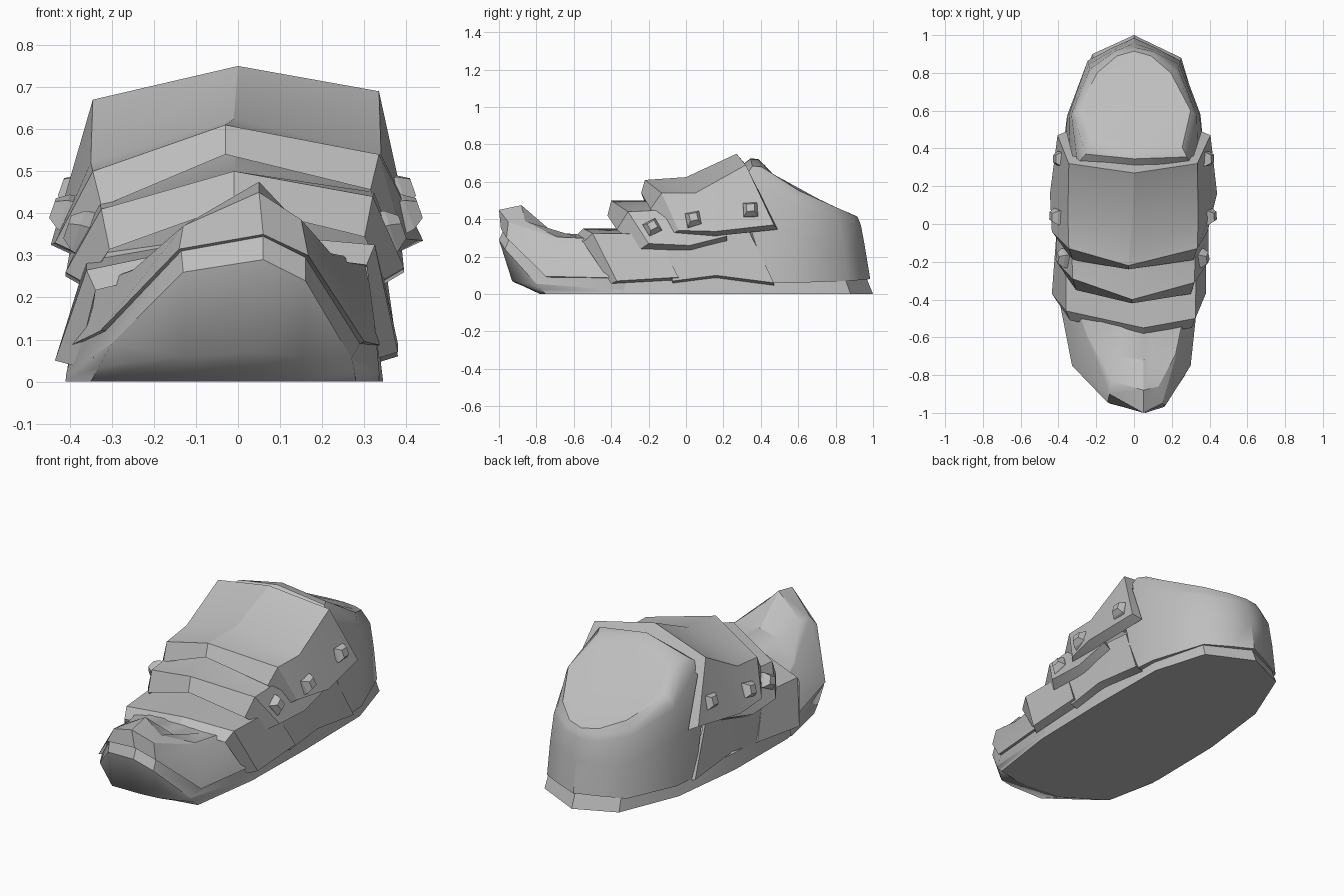
import bpy, bmesh, math
from mathutils import Vector

steel = bpy.data.materials.new("steel_grey")
steel.diffuse_color = (0.52, 0.52, 0.52, 1)


def loft(name, rows, closed=False, cap=False, angle=30):
    """Skin a list of equally long point rows."""
    bm = bmesh.new()
    vs = [[bm.verts.new(p) for p in r] for r in rows]
    n = len(rows[0])
    for a, b in zip(vs, vs[1:]):
        for i in range(n if closed else n - 1):
            j = (i + 1) % n
            bm.faces.new((a[i], a[j], b[j], b[i]))
    if cap:
        bm.faces.new(vs[0][::-1])
        bm.faces.new(vs[-1])
        bmesh.ops.recalc_face_normals(bm, faces=bm.faces)
    me = bpy.data.meshes.new(name)
    bm.to_mesh(me)
    bm.free()
    ob = bpy.data.objects.new(name, me)
    bpy.context.collection.objects.link(ob)
    me.materials.append(steel)
    bpy.ops.object.select_all(action='DESELECT')
    ob.select_set(True)
    bpy.context.view_layer.objects.active = ob
    bpy.ops.object.shade_smooth_by_angle(angle=math.radians(angle))
    return ob


def plate(name, rows, t, lean, back=(0, 0, 0)):
    """Thick bent plate; its rims lean forward / back by (hem, corner, crest)."""
    sections = []
    for k, row in enumerate(rows):
        fwd = lean if k == 0 else back if k == len(rows) - 1 else (0, 0, 0)
        inner = []
        for i, (x, y, z) in enumerate(row):
            d = min(i, 4 - i)
            inner.append((x * (.88, .94, 1)[d], y - fwd[d], z - t * (.35, 1.2, 1)[d]))
        sections.append(row + inner[::-1])
    # bridge inner and outer skins, with rims at both ends
    ob = loft(name, sections, closed=True, angle=28)
    bm = bmesh.new()
    bm.from_mesh(ob.data)
    n, last = 10, 10 * (len(rows) - 1)
    bm.verts.ensure_lookup_table()
    for base in (0, last):
        for i in range(4):
            bm.faces.new([bm.verts[base + j] for j in (i, i + 1, n - 2 - i, n - 1 - i)])
    bmesh.ops.recalc_face_normals(bm, faces=bm.faces)
    bm.to_mesh(ob.data)
    bm.free()
    bpy.ops.object.shade_smooth_by_angle(angle=math.radians(28))


# Sole: flat slab with a slightly narrower top
outline = [(0, 1), (-.22, .9), (-.355, .57), (-.405, .15), (-.41, -.3), (-.35, -.62), (-.13, -.76),
           (.06, -.78), (.15, -.775), (.28, -.75), (.335, -.36), (.345, .1), (.34, .58), (.25, .88)]
loft("sole", [[(x, y, 0) for x, y in outline],
              [(x * .97, y * .965, .085) for x, y in outline]], closed=True, cap=True)

# Sole front: scooped underside curling up to a lip, then the sole wall above the lip
lip = [(-.408, -.33, .02), (-.30, -.78, .09), (-.13, -.95, .26), (.06, -1, .29), (.16, -.968, .24),
       (.27, -.8, .055), (.336, -.33, .02)]
seam = [(-.39, -.33, .085), (-.315, -.74, .12), (-.135, -.93, .31), (.06, -.975, .345), (.16, -.945, .295),
        (.29, -.74, .09), (.33, -.33, .085)]
loft("toe_underside", [
    [(-.41, -.33, 0), (-.35, -.62, 0), (-.13, -.76, 0), (.06, -.78, 0), (.15, -.775, 0), (.28, -.75, 0), (.338, -.33, 0)],
    [(-.409, -.33, .01), (-.33, -.69, .035), (-.13, -.915, .06), (.06, -.93, .07), (.155, -.9, .06), (.277, -.775, .025), (.337, -.33, .01)],
    lip], angle=50)
loft("toe_sole_wall", [lip, seam], angle=35)

# Toe cap: thin overhang, outer wall, ridge and sloping top
loft("toe_cap", [
    seam,
    [(-.41, -.33, .08), (-.328, -.75, .12), (-.14, -.945, .315), (.06, -.99, .35), (.167, -.96, .3), (.3, -.75, .095), (.345, -.33, .085)],
    [(-.34, -.33, .23), (-.25, -.6, .265), (-.13, -.9, .37), (.05, -1, .45), (.15, -.95, .385), (.225, -.7, .3), (.3, -.33, .285)],
    [(-.33, -.33, .235), (-.24, -.6, .27), (-.12, -.83, .37), (.05, -.88, .475), (.13, -.86, .39), (.22, -.69, .305), (.295, -.33, .29)],
    [(-.27, -.33, .27), (-.16, -.56, .29), (-.08, -.7, .31), (.05, -.72, .33), (.1, -.7, .32), (.18, -.58, .305), (.27, -.33, .29)],
    [(-.26, -.32, .275), (-.14, -.32, .29), (-.06, -.32, .3), (.04, -.32, .3), (.1, -.32, .3), (.17, -.32, .295), (.26, -.32, .29)],
], angle=32)

# Overlapping plates: rows run left hem, left corner, crest, right corner, right hem
plate("instep_plate_low", [
    [(-.435, -.37, .05), (-.36, -.46, .265), (.05, -.55, .35), (.325, -.5, .325), (.38, -.37, .07)],
    [(-.41, -.04, .08), (-.36, -.16, .29), (0, -.25, .35), (.33, -.16, .32), (.38, -.04, .09)],
], .04, (.03, .05, .04))
plate("side_plate", [
    [(-.40, -.07, .07), (-.36, -.2, .3), (0, -.25, .35), (.33, -.2, .32), (.37, -.07, .07)],
    [(-.395, .16, .1), (-.36, .1, .35), (0, .1, .45), (.34, .1, .35), (.375, .16, .1)],
    [(-.385, .47, .06), (-.36, .34, .33), (0, .3, .6), (.34, .34, .33), (.38, .47, .06)],
], .04, (.0, .0, .0))
plate("instep_plate_mid", [
    [(-.41, -.2, .26), (-.325, -.29, .41), (-.01, -.4, .5), (.32, -.31, .44), (.395, -.2, .27)],
    [(-.41, .0, .25), (-.33, -.1, .43), (-.01, -.16, .5), (.325, -.1, .45), (.395, .02, .26)],
    [(-.40, .22, .31), (-.33, .1, .46), (0, .1, .56), (.325, .1, .47), (.39, .22, .31)],
], .08, (.04, .06, .02))
plate("ankle_plate", [
    [(-.435, -.04, .33), (-.345, -.13, .5), (-.03, -.22, .61), (.335, -.13, .54), (.39, -.04, .34)],
    [(-.445, .16, .325), (-.35, .05, .52), (-.01, 0, .625), (.34, .05, .54), (.44, .16, .335)],
    [(-.405, .47, .36), (-.345, .32, .67), (0, .27, .75), (.335, .32, .69), (.405, .47, .37)],
], .07, (.05, .06, .02), (-.02, -.04, -.06))


def ring(half):
    """Mirror a half ring that starts and ends on the centre line."""
    return half + [(-x, y, z) for x, y, z in half[-2:0:-1]]


# Heel shell with a raised rim and a sloping closed top, its left front corner cut back a little
heel = [
    ring([(0, .3, .06), (.365, .44, .06), (.352, .58, .06), (.245, .865, .07), (.11, .935, .075), (0, .985, .08)]),
    ring([(0, .26, .4), (.34, .33, .4), (.345, .58, .32), (.24, .845, .25), (.11, .92, .25), (0, .957, .25)]),
    ring([(0, .285, .68), (.30, .32, .63), (.332, .58, .48), (.235, .82, .395), (.102, .914, .37), (0, .936, .365)]),
    ring([(0, .345, .725), (.28, .355, .685), (.322, .58, .525), (.225, .81, .42), (.1, .905, .395), (0, .927, .39)]),
    ring([(0, .385, .722), (.255, .405, .68), (.3, .6, .555), (.195, .8, .465), (.09, .89, .425), (0, .915, .415)]),
    ring([(0, .42, .69), (.23, .45, .65), (.26, .6, .56), (.17, .77, .475), (.08, .85, .44), (0, .87, .435)]),
]
heel[3][-1] = (-.255, .37, .675)
heel[4][-1] = (-.23, .445, .645)
heel[5][-1] = (-.21, .48, .625)
loft("heel_shell", heel, closed=True, cap=True, angle=40)


# Square tapered rivets, three on each side
def rivet(name, pos, turn):
    s = 1 if pos[0] > 0 else -1
    n = Vector((s, 0, .35)).normalized()
    u = Vector((0, 1, 0))
    v = n.cross(u) * s
    u, v = (u * math.cos(turn) + v * math.sin(turn), v * math.cos(turn) - u * math.sin(turn))
    rows = []
    for r, h in ((.042, -.03), (.037, .01), (.021, .038)):
        rows.append([Vector(pos) + n * h + u * a * r + v * b * r
                     for a, b in ((-1, -1), (1, -1), (1, 1), (-1, 1))])
    loft(name, rows, closed=True, cap=True, angle=20)


for i, (xl, xr, y, z, t) in enumerate([(-.37, .355, -.18, .355, .5),
                                       (-.405, .395, .04, .4, .2),
                                       (-.385, .38, .345, .45, .05)]):
    rivet(f"rivet_left_{i + 1}", (xl, y, z), t)
    rivet(f"rivet_right_{i + 1}", (xr, y, z), t)
